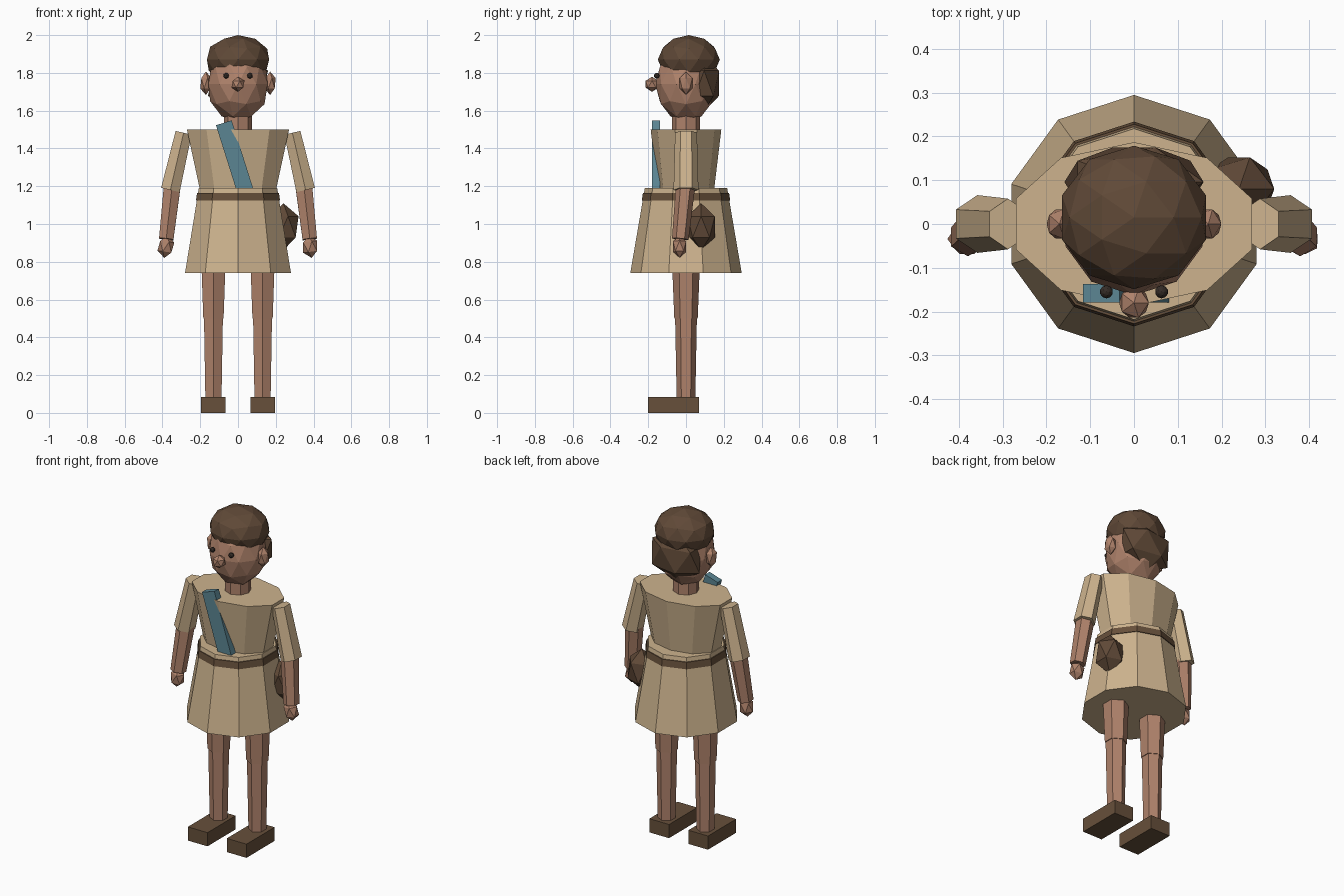
import bpy, bmesh
from math import sin, cos, pi, radians
from mathutils import Vector, Matrix

if "Cube" in bpy.data.objects:
    bpy.data.objects.remove(bpy.data.objects["Cube"], do_unlink=True)


def material(name, color):
    m = bpy.data.materials.new(name)
    m.use_nodes = True
    m.diffuse_color = (*color, 1)
    m.node_tree.nodes["Principled BSDF"].inputs["Base Color"].default_value = (*color, 1)
    return m


SKIN = material("skin", (0.43, 0.225, 0.147))
CLOTH = material("tan cloth", (0.61, 0.45, 0.27))
HAIR = material("brown hair", (0.115, 0.066, 0.038))
LEATHER = material("brown leather", (0.135, 0.08, 0.043))
TEAL = material("teal sash", (0.105, 0.235, 0.29))
DARK = material("dark eye", (0.035, 0.025, 0.02))


def finish(name, bm, mat):
    bmesh.ops.recalc_face_normals(bm, faces=bm.faces)
    mesh = bpy.data.meshes.new(name)
    bm.to_mesh(mesh)
    bm.free()
    mesh.materials.append(mat)
    obj = bpy.data.objects.new(name, mesh)
    bpy.context.collection.objects.link(obj)
    return obj


def ball(name, mat, center, radii, detail=1, turn=0):
    """Faceted ellipsoid."""
    bm = bmesh.new()
    bmesh.ops.create_icosphere(bm, subdivisions=detail, radius=1)
    place = Matrix.Translation(center) @ Matrix.Rotation(turn, 4, "Y") @ Matrix.Diagonal((*radii, 1))
    bm.transform(place)
    return finish(name, bm, mat)


def tube(name, mat, sides, start, end, r_start, r_end):
    """Capped tapered prism; each radius is an (x, y) pair."""
    bm = bmesh.new()
    start, end = Vector(start), Vector(end)
    turn = Vector((0, 0, 1)).rotation_difference(end - start)
    if end.z < start.z:
        turn = Vector((0, 0, -1)).rotation_difference(end - start)
    rings = []
    for c, (rx, ry) in ((start, r_start), (end, r_end)):
        angles = [2 * pi * i / sides for i in range(sides)]
        rings.append([bm.verts.new(c + turn @ Vector((rx * sin(a), ry * cos(a), 0))) for a in angles])
    for i in range(sides):
        j = (i + 1) % sides
        bm.faces.new((rings[0][i], rings[0][j], rings[1][j], rings[1][i]))
    for ring in rings:
        bm.faces.new(ring)
    return finish(name, bm, mat)


def box(name, mat, center, size, tilt=0):
    bm = bmesh.new()
    bmesh.ops.create_cube(bm, size=1)
    bm.transform(Matrix.Translation(center) @ Matrix.Rotation(tilt, 4, "Y") @ Matrix.Diagonal((*size, 1)))
    return finish(name, bm, mat)


def even(r):
    return (r, r)


# Tunic, belt and sash
tube("skirt", CLOTH, 10, (0, 0, 0.74), (0, 0, 1.19), even(0.295), even(0.218))
tube("belt", LEATHER, 10, (0, 0, 1.125), (0, 0, 1.165), even(0.234), even(0.228))
tube("torso", CLOTH, 10, (0, 0, 1.15), (0, 0, 1.5), (0.205, 0.145), (0.284, 0.187))
box("sash", TEAL, (-0.015, -0.158, 1.345), (0.087, 0.042, 0.4), radians(-17.5))
ball("bag", HAIR, (0.24, 0.08, 0.985), (0.09, 0.085, 0.125))

# Head and hair
tube("neck", SKIN, 8, (0, 0, 1.45), (0, 0, 1.62), even(0.073), even(0.073))
ball("head", SKIN, (0, 0, 1.74), (0.165, 0.163, 0.2), 2)
ball("hair_cap", HAIR, (0, 0.015, 1.87), (0.173, 0.164, 0.13), 2)
ball("hair_bun", HAIR, (0, 0.096, 1.745), (0.178, 0.0925, 0.15))
ball("nose", SKIN, (0, -0.18, 1.74), (0.038, 0.04, 0.04))

# Paired parts
for side, s in (("left", 1), ("right", -1)):
    ball(side + "_eye", DARK, (0.063 * s, -0.155, 1.785), (0.015, 0.015, 0.015), 2)
    ball(side + "_ear", SKIN, (0.17 * s, 0, 1.745), (0.033, 0.039, 0.062))
    tube(side + "_sleeve", CLOTH, 6, (0.288 * s, 0, 1.483), (0.358 * s, 0, 1.18),
         (0.05, 0.058), (0.058, 0.066))
    tube(side + "_forearm", SKIN, 6, (0.345 * s, 0, 1.23), (0.38 * s, -0.03, 0.92),
         even(0.052), even(0.044))
    ball(side + "_hand", SKIN, (0.382 * s, -0.034, 0.88), (0.046, 0.041, 0.06), 1, radians(-8 * s))
    tube(side + "_thigh", SKIN, 6, (0.13 * s, 0, 0.5), (0.13 * s, 0, 0.8), even(0.062), even(0.074))
    tube(side + "_shin", SKIN, 6, (0.13 * s, 0, 0.06), (0.13 * s, 0, 0.52), even(0.049), even(0.058))
    box(side + "_foot", LEATHER, (0.131 * s, -0.065, 0.0415), (0.132, 0.27, 0.083))
